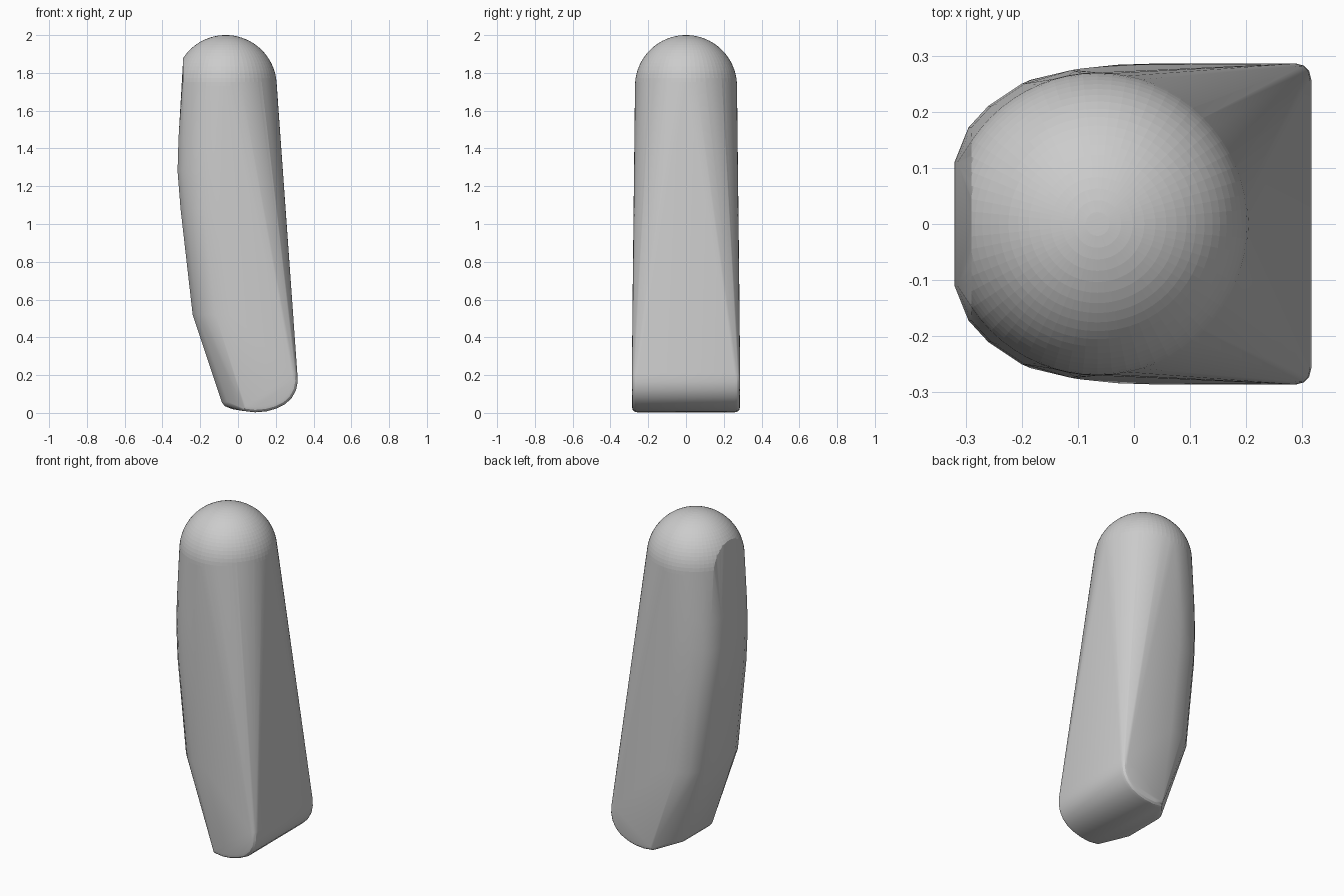
import bpy, bmesh
from mathutils import Vector

cube = bpy.data.objects.get("Cube")
if cube:
    bpy.data.objects.remove(cube, do_unlink=True)

grey = bpy.data.materials.new("plain grey")
grey.use_nodes = True
colour = (0.6, 0.6, 0.6, 1)
grey.diffuse_color = colour
grey.node_tree.nodes["Principled BSDF"].inputs["Base Color"].default_value = colour

bm = bmesh.new()


def pair(x, y, z):
    """Add a point and its mirror image across the middle plane."""
    for side in (-1, 1):
        bm.verts.new((x, side * y, z))


# Domed top, flattened on one side
bmesh.ops.create_uvsphere(bm, u_segments=64, v_segments=40, radius=0.27)
bmesh.ops.translate(bm, verts=bm.verts, vec=(-0.065, 0, 1.73))
bmesh.ops.bisect_plane(bm, geom=bm.verts[:] + bm.edges[:] + bm.faces[:],
                       plane_co=(-0.29, 0, 0), plane_no=(-1, 0, 0), clear_outer=True)

# Curved narrow side: height, outer x, flat half width
for z, x, flat in ((1.45, -0.315, 0.11), (1.28, -0.32, 0.11),
                   (1.08, -0.304, 0.12), (0.52, -0.24, 0.13)):
    full = 0.29 - 0.012 * z
    pair(x, flat, z)
    pair(x + 0.025, flat + 0.062, z)
    pair(x + 0.06, flat + 0.1, z)
    pair(x + 0.12, min(flat + 0.14, full - 0.02), z)
    pair(x + 0.21, full, z)

# Rounded foot profile, with the sides stepped in for a soft edge
foot = [(0.03, 0.01), (0.09, 0.003), (0.15, 0.008), (0.2, 0.022),
        (0.25, 0.046), (0.285, 0.08), (0.307, 0.12), (0.316, 0.165), (0.314, 0.21)]
middle = Vector((0.1, 0.22))
for width, inset in ((0.257, 0), (0.273, 0.004), (0.282, 0.013), (0.286, 0.028)):
    for point in foot:
        p = Vector(point)
        p += (middle - p).normalized() * inset
        pair(p.x, width, p.y)

# Narrow end of the foot
for x, y, z in ((-0.085, 0.13, 0.055), (-0.07, 0.125, 0.036), (-0.03, 0.13, 0.02),
                (-0.055, 0.175, 0.058), (-0.015, 0.22, 0.058), (-0.02, 0.19, 0.026)):
    pair(x, y, z)

# Wrap one taut skin round all parts
hull = bmesh.ops.convex_hull(bm, input=bm.verts[:])
loose = [e for e in set(hull["geom_interior"]) | set(hull["geom_unused"])
         if isinstance(e, bmesh.types.BMVert)]
bmesh.ops.delete(bm, geom=loose, context="VERTS")
bmesh.ops.delete(bm, geom=[e for e in bm.edges if not e.link_faces], context="EDGES")
bmesh.ops.recalc_face_normals(bm, faces=bm.faces[:])

mesh = bpy.data.meshes.new("rounded_body")
bm.to_mesh(mesh)
bm.free()
mesh.materials.append(grey)
body = bpy.data.objects.new("rounded_body", mesh)
bpy.context.collection.objects.link(body)
bpy.context.view_layer.objects.active = body
body.select_set(True)
bpy.ops.object.shade_smooth_by_angle(angle=0.5)
